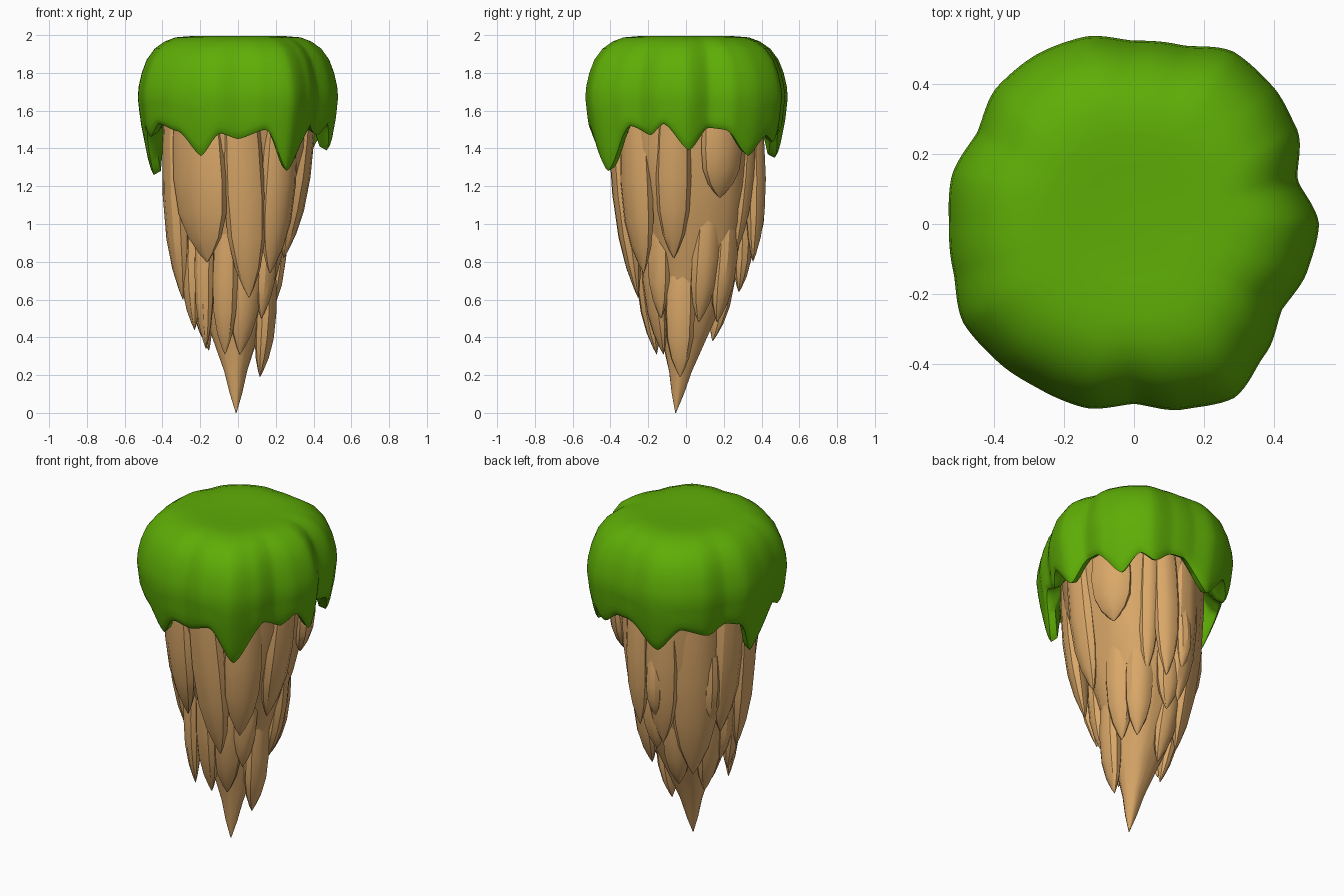
import bpy, bmesh, math
from mathutils import Vector

if "Cube" in bpy.data.objects:
    bpy.data.objects.remove(bpy.data.objects["Cube"])


def material(name, rgb):
    m = bpy.data.materials.new(name)
    m.diffuse_color = (*rgb, 1)
    m.use_nodes = True
    m.node_tree.nodes["Principled BSDF"].inputs["Base Color"].default_value = m.diffuse_color
    return m


GRASS = material("grass green", (0.113, 0.42, 0.002))
ROCK = material("sandy rock", (0.70, 0.39, 0.14))


def loft(name, rings, mat, angle):
    """Closed solid skinned through rings of equal point count."""
    bm = bmesh.new()
    vs = [[bm.verts.new(p) for p in ring] for ring in rings]
    n = len(rings[0])
    for a, b in zip(vs, vs[1:]):
        for i in range(n):
            j = (i + 1) % n
            bm.faces.new((a[i], a[j], b[j], b[i]))
    for ring in (vs[0], vs[-1]):
        c = bm.verts.new(sum((v.co for v in ring), Vector()) / n)
        for i in range(n):
            bm.faces.new((ring[i], ring[(i + 1) % n], c))
    bmesh.ops.remove_doubles(bm, verts=bm.verts, dist=0.0005)
    bmesh.ops.recalc_face_normals(bm, faces=bm.faces)
    me = bpy.data.meshes.new(name)
    bm.to_mesh(me)
    bm.free()
    me.materials.append(mat)
    ob = bpy.data.objects.new(name, me)
    bpy.context.collection.objects.link(ob)
    bpy.ops.object.select_all(action='DESELECT')
    ob.select_set(True)
    bpy.context.view_layer.objects.active = ob
    bpy.ops.object.shade_smooth_by_angle(angle=math.radians(angle))
    return ob


def interp(keys, x, period=None, smooth=True):
    """Eased interpolation in (position, value) pairs."""
    if period:
        x %= period
        keys = [(keys[-1][0] - period, keys[-1][1])] + keys + [(keys[0][0] + period, keys[0][1])]
    for (a, u), (b, v) in zip(keys, keys[1:]):
        if a <= x <= b:
            t = (x - a) / (b - a)
            if smooth:
                t = 0.4 * t + 0.6 * t * t * (3 - 2 * t)
            return u + (v - u) * t
    return keys[-1][1] if x > keys[-1][0] else keys[0][1]


# Grass cap: plan outline every 15 degrees, hem height with drips by angle
outline = [.53, .485, .54, .56, .57, .53, .525, .555, .56, .555, .52, .54,
           .53, .535, .565, .555, .545, .545, .515, .55, .575, .53, .49, .515]
outline = [(i * 15, r) for i, r in enumerate(outline)]
hem = [(2, 1.39), (15, 1.51), (25, 1.5), (42, 1.36), (54, 1.47), (63, 1.43), (75, 1.5),
       (84, 1.5), (106, 1.35), (122, 1.5), (140, 1.45), (152, 1.5), (162, 1.48), (178, 1.26),
       (197, 1.5), (207, 1.46), (218, 1.53), (232, 1.49), (246, 1.36), (259, 1.48),
       (270, 1.45), (287, 1.5), (302, 1.28), (322, 1.52), (336, 1.47), (346, 1.53)]
top_profile = [(.12, 1.984), (.3, 1.987), (.48, 1.994), (.62, 1.988), (.73, 1.966), (.83, 1.928),
               (.91, 1.87), (.96, 1.80), (.99, 1.73), (1.0, 1.67)]
side = [(1.25, .86), (1.4, .92), (1.55, .975), (1.67, 1.0)]
N = 180


def cap_ring(fn):
    ring = []
    for i in range(N):
        d = i * 360 / N
        r, z = fn(interp(outline, d, 360), interp(hem, d, 360))
        a = math.radians(d)
        ring.append((r * math.cos(a), r * math.sin(a), z))
    return ring


rings = [cap_ring(lambda r, h, p=p, z=z: (p * (.54 + (r - .54) * min(1, p * 1.05)), z))
         for p, z in top_profile]
for t in (.2, .4, .6, .8, .93, 1.0):
    def wall(r, h, t=t):
        z = 1.67 + (h - 1.67) * t
        return r * interp(side, z, smooth=False) - .012 * max(0, t - .9) * 10, z
    rings.append(cap_ring(wall))
rings.append(cap_ring(lambda r, h: (r * interp(side, h, smooth=False) - .05, h + .02)))
rings.append(cap_ring(lambda r, h: (r * .72, 1.6)))
loft("grass_cap", rings, GRASS, 50)

# Rock core: tapering spike, hidden at the top inside the cap
core = [(0.0, .002), (.1, .032), (.22, .06), (.4, .12), (.6, .19), (.8, .25), (1.0, .305),
        (1.2, .345), (1.4, .375), (1.7, .40)]
rings = []
for z, r in core:
    k = min(1, z / .7)
    f = max(0, min(1, (1.5 - z) / .7))
    cx, cy = -.01 * (1 - k) - .025 * k * f, -.055 * (1 - k) + .03 * k * f
    rings.append([(cx + r * (1 + .05 * math.cos(5 * a + z * 2)) * math.cos(a),
                   cy + r * (1 + .05 * math.cos(5 * a + z * 2)) * math.sin(a), z)
                  for a in (i * math.tau / 20 for i in range(20))])
loft("rock_core", rings, ROCK, 35)

# Rock shards: flattened hanging spikes laid round the core
shape = [(0, .85), (.2, .95), (.45, 1.0), (.68, .9), (.84, .62), (.95, .25), (1, .02)]


def shard(i, top_xyz, tip_xyz, width, thick):
    top, tip = Vector(top_xyz), Vector(tip_xyz)
    out = Vector((top.x, top.y, 0)).normalized()
    across = Vector((-out.y, out.x, 0))
    rings = []
    for t, s in shape:
        c = top.lerp(tip, t) + out * (.015 * math.sin(math.pi * t))
        ring = []
        for k in range(10):
            a = k * math.tau / 10 + .3 * i
            ring.append(c + across * (width * s * math.cos(a)) + out * (thick * s * math.sin(a)))
        rings.append(ring)
    loft("rock_shard_%02d" % i, rings, ROCK, 32)


# top angle, top radius, top z, tip angle, tip radius, tip z, half width, half thickness
upper = [
    (232, .35, 1.6, 237, .30, .80, .17, .07), (272, .36, 1.6, 283, .26, .61, .11, .065),
    (311, .36, 1.6, 307, .28, .74, .11, .065), (350, .36, 1.6, 345, .25, .82, .095, .065),
    (30, .37, 1.6, 31, .345, 1.14, .12, .06), (64, .36, 1.6, 64, .29, .84, .06, .05),
    (78, .36, 1.6, 80, .36, .80, .075, .055), (103, .35, 1.6, 101, .31, .70, .10, .06),
    (135, .33, 1.6, 135, .23, .48, .14, .075), (168, .35, 1.6, 166, .29, .74, .10, .065),
    (196, .35, 1.6, 194, .30, .60, .10, .065), (97, .36, 1.25, 97, .36, .88, .05, .045),
]
lower = [
    (200, .25, 1.1, 197, .24, .44, .07, .055), (228, .25, 1.1, 225, .24, .34, .055, .05),
    (255, .23, 1.0, 246, .17, .31, .07, .055), (290, .20, 1.0, 275, .12, .31, .085, .055),
    (350, .15, .82, 345, .12, .19, .08, .055), (318, .20, 1.1, 313, .18, .50, .07, .055),
    (30, .24, 1.1, 25, .16, .48, .08, .06), (58, .26, 1.1, 55, .20, .48, .08, .06),
    (90, .29, 1.15, 90, .28, .64, .08, .055), (112, .24, .95, 110, .15, .38, .08, .055),
    (160, .24, 1.0, 165, .16, .33, .08, .055), (182, .26, 1.1, 180, .23, .52, .065, .055),
    (150, .33, 1.25, 150, .29, .78, .055, .055),
]
for i, (a0, r0, z0, a1, r1, z1, w, th) in enumerate(upper + lower):
    a0, a1 = math.radians(a0), math.radians(a1)
    shard(i + 1, (r0 * math.cos(a0), r0 * math.sin(a0), z0),
          (r1 * math.cos(a1), r1 * math.sin(a1), z1), w, th)
